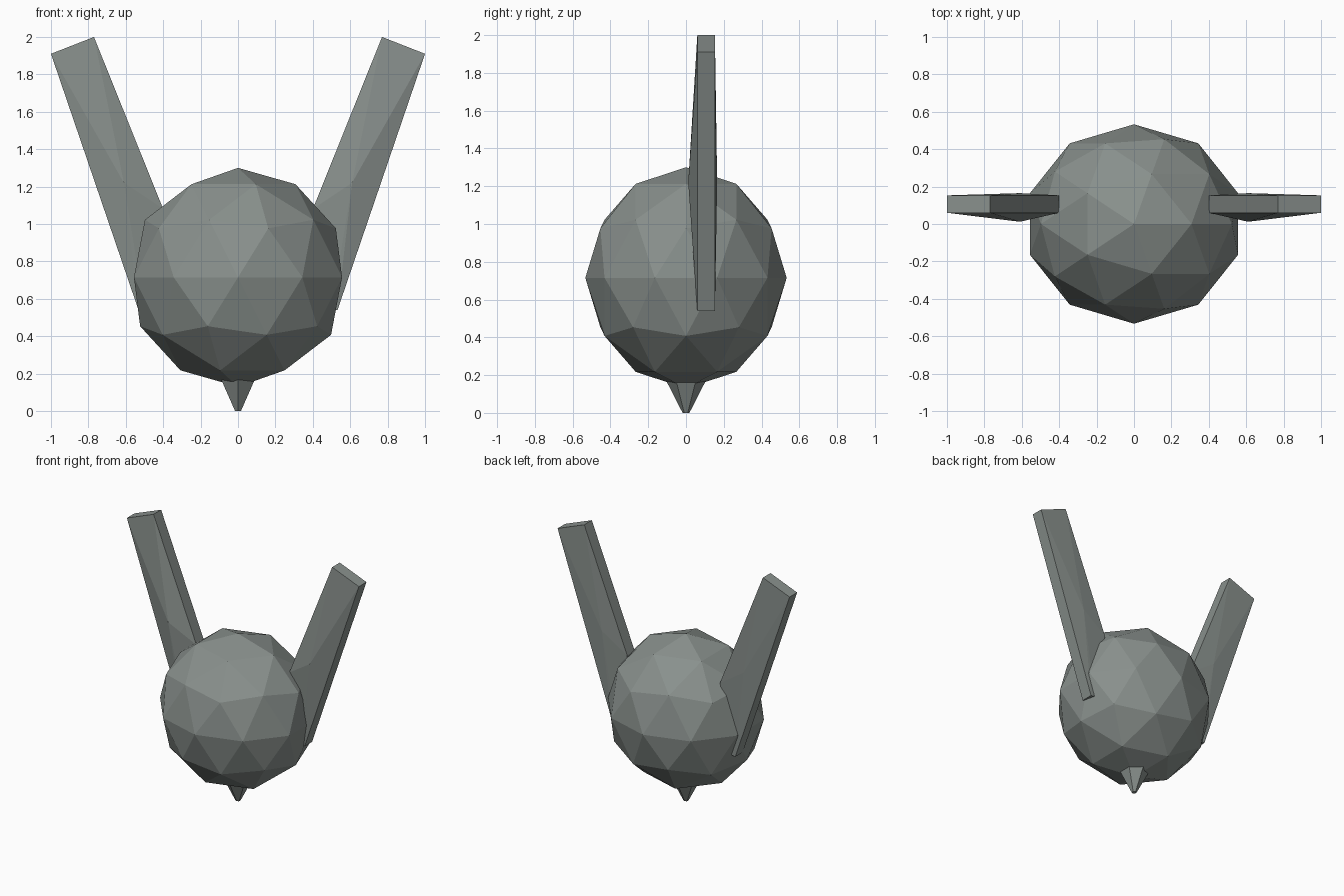
import bpy, bmesh
from mathutils import Matrix

cube = bpy.data.objects.get("Cube")
if cube:
    bpy.data.objects.remove(cube, do_unlink=True)

grey = bpy.data.materials.new("grey green")
grey.use_nodes = True
colour = (0.25, 0.28, 0.265, 1)
grey.diffuse_color = colour
grey.node_tree.nodes["Principled BSDF"].inputs["Base Color"].default_value = colour


def add_part(name, bm):
    bmesh.ops.recalc_face_normals(bm, faces=bm.faces)
    mesh = bpy.data.meshes.new(name)
    bm.to_mesh(mesh)
    bm.free()
    mesh.materials.append(grey)
    obj = bpy.data.objects.new(name, mesh)
    bpy.context.collection.objects.link(obj)
    return obj


# Faceted round body, slightly narrow from front to back
bm = bmesh.new()
bmesh.ops.create_icosphere(bm, subdivisions=2, radius=1)
bmesh.ops.transform(bm, verts=bm.verts, matrix=Matrix.Diagonal((0.585, 0.533, 0.585, 1)))
bmesh.ops.translate(bm, verts=bm.verts, vec=(0, 0, 0.715))
add_part("body", bm)

# Six-sided spike below the body, blunt end down
bm = bmesh.new()
bmesh.ops.create_cone(bm, segments=6, radius1=0.018, radius2=0.12, depth=0.2, cap_ends=True)
bmesh.ops.translate(bm, verts=bm.verts, vec=(0, 0, 0.1))
add_part("spike", bm)

# Long flat ears: a four-point outline whose faces rise to a central point
OUTLINE = [(1.0, 1.91), (0.77, 2.0), (0.4, 1.08), (0.5, 0.545), (0.532, 0.54)]
CENTRE = (0.61, 1.22)
FRONT, FRONT_PEAK = 0.06, 0.012
BACK, BACK_PEAK = 0.153, 0.165


def add_ear(name, side):
    bm = bmesh.new()
    rims = []
    for y, peak in ((FRONT, FRONT_PEAK), (BACK, BACK_PEAK)):
        rim = [bm.verts.new((side * x, y, z)) for x, z in OUTLINE]
        tip = bm.verts.new((side * CENTRE[0], peak, CENTRE[1]))
        for a, b in zip(rim, rim[1:] + rim[:1]):
            bm.faces.new((a, b, tip))
        rims.append(rim)
    front, back = rims
    for i in range(len(OUTLINE)):
        bm.faces.new((front[i - 1], front[i], back[i], back[i - 1]))
    add_part(name, bm)


add_ear("left_ear", 1)
add_ear("right_ear", -1)
